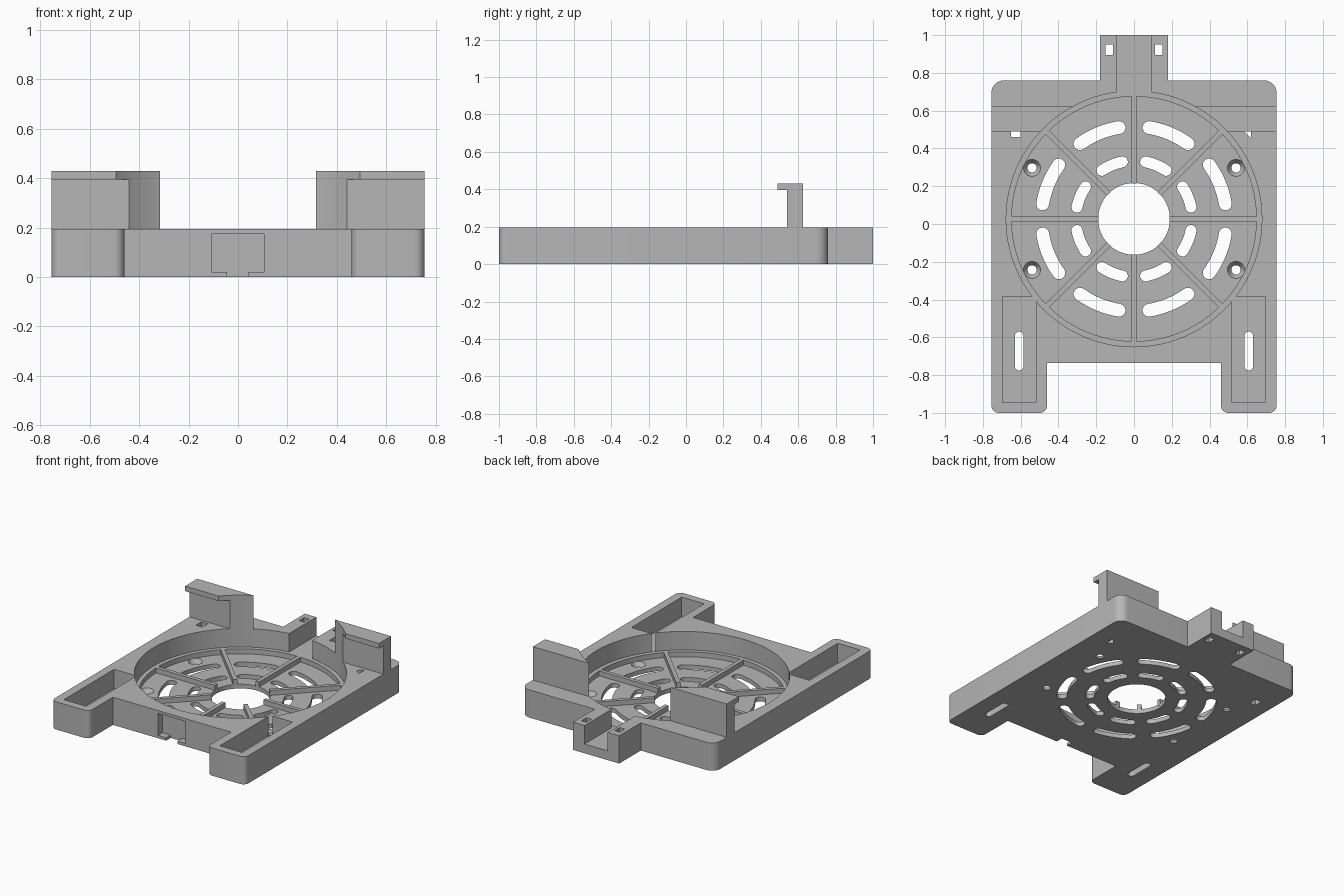
import bpy, bmesh, math
from mathutils import Vector

if "Cube" in bpy.data.objects:
    bpy.data.objects.remove(bpy.data.objects["Cube"], do_unlink=True)

grey = bpy.data.materials.new("plain_grey")
grey.use_nodes = True
colour = (0.47, 0.47, 0.47, 1)
grey.diffuse_color = colour
grey.node_tree.nodes["Principled BSDF"].inputs["Base Color"].default_value = colour

TOP = 0.195        # height of the tray
FLOOR = 0.03       # thickness of the grille floor
RIB = 0.065        # top of the ribs and of the raised floors
CY = 0.027         # y of the round pocket's centre
R = 0.677          # radius of the round pocket


def prism(name, pts, lo, hi, axis="z"):
    """Extrude a closed outline along z, or a (y, z) outline along x."""
    bm = bmesh.new()
    place = (lambda a, b, c: (a, b, c)) if axis == "z" else (lambda a, b, c: (c, a, b))
    face = bm.faces.new([bm.verts.new(place(p[0], p[1], lo)) for p in pts])
    ext = bmesh.ops.extrude_face_region(bm, geom=[face])
    move = Vector(place(0, 0, hi - lo))
    for v in ext["geom"]:
        if isinstance(v, bmesh.types.BMVert):
            v.co += move
    bmesh.ops.recalc_face_normals(bm, faces=bm.faces)
    mesh = bpy.data.meshes.new(name)
    bm.to_mesh(mesh)
    bm.free()
    mesh.materials.append(grey)
    ob = bpy.data.objects.new(name, mesh)
    bpy.context.collection.objects.link(ob)
    return ob


def fillet(corners, steps=8):
    """Round the right-angled corners given as (x, y, radius)."""
    out = []
    for i, (x, y, r) in enumerate(corners):
        p = Vector((x, y))
        if r == 0:
            out.append(p)
            continue
        u = (Vector(corners[i - 1][:2]) - p).normalized()
        v = (Vector(corners[(i + 1) % len(corners)][:2]) - p).normalized()
        c = p + r * (u + v)
        for k in range(steps + 1):
            t = math.pi / 2 * k / steps
            out.append(c - r * (math.cos(t) * v + math.sin(t) * u))
    return out


def rect(x0, x1, y0, y1, r=0):
    return fillet([(x0, y0, r), (x1, y0, r), (x1, y1, r), (x0, y1, r)])


def arc(cx, cy, r, a0, a1, n):
    return [(cx + r * math.cos(a0 + (a1 - a0) * k / n),
             cy + r * math.sin(a0 + (a1 - a0) * k / n)) for k in range(n + 1)]


def circle(x, y, r, n=48):
    return arc(x, y, r, 0, math.tau, n)[:-1]


def curved_slot(r, w, mid, half):
    """Outline of a round-ended slot that follows the pocket's circle."""
    a, b = mid - half, mid + half
    cap = lambda t, s: arc(r * math.cos(t), CY + r * math.sin(t), w, s, s + math.pi, 8)[1:-1]
    return (arc(0, CY, r + w, a, b, 10) + cap(b, b)
            + arc(0, CY, r - w, b, a, 10) + cap(a, a + math.pi))


def cone(name, x, y, r0, r1, z0, z1):
    bm = bmesh.new()
    bmesh.ops.create_cone(bm, cap_ends=True, segments=24, radius1=r0, radius2=r1, depth=z1 - z0)
    bmesh.ops.translate(bm, vec=(x, y, (z0 + z1) / 2), verts=bm.verts)
    mesh = bpy.data.meshes.new(name)
    bm.to_mesh(mesh)
    bm.free()
    ob = bpy.data.objects.new(name, mesh)
    bpy.context.collection.objects.link(ob)
    return ob


def carve(ob, cutters):
    """Subtract the cutters, then remove them."""
    for c in cutters:
        c.hide_render = True
        m = ob.modifiers.new("cut", "BOOLEAN")
        m.operation, m.solver, m.object = "DIFFERENCE", "EXACT", c
    dg = bpy.context.evaluated_depsgraph_get()
    mesh = bpy.data.meshes.new_from_object(ob.evaluated_get(dg))
    ob.modifiers.clear()
    ob.data = mesh
    mesh.materials.clear()
    mesh.materials.append(grey)
    for c in cutters:
        bpy.data.objects.remove(c, do_unlink=True)


# Tray outline: two front feet and a rear tab
half = [(0.46, -0.735, 0), (0.46, -1, 0.04), (0.755, -1, 0.04),
        (0.755, 0.76, 0.065), (0.18, 0.76, 0), (0.18, 1, 0)]
outline = half + [(-x, y, r) for x, y, r in reversed(half)]
tray = prism("tray", fillet(outline), 0, TOP)

# Round pocket, centre hole and rear cable channel
cuts = [prism("pocket_cut", circle(0, CY, R, 96), FLOOR, 1),
        prism("hole_cut", circle(0, CY, 0.19), -1, 1),
        prism("channel_cut", rect(-0.09, 0.09, 0.6, 1.1), RIB, 1)]

# Ventilation slots, two in each of eight sectors
for k in range(8):
    mid = math.radians(45 * k + 22.5)
    cuts.append(prism("outer_slot_cut", curved_slot(0.49, 0.034, mid, math.radians(13.2)), -1, 1))
    cuts.append(prism("inner_slot_cut", curved_slot(0.308, 0.029, mid, math.radians(11)), -1, 1))

for s in (-1, 1):
    def side(a, b, y0, y1, r=0):
        return rect(min(s * a, s * b), max(s * a, s * b), y0, y1, r)
    # Foot pocket with its slot, and the tie hole in the tab
    cuts.append(prism("foot_pocket_cut", side(0.52, 0.695, -0.945, -0.385), RIB - 0.005, 1))
    cuts.append(prism("foot_slot_cut", side(0.585, 0.631, -0.775, -0.57, 0.0225), -1, 1))
    cuts.append(prism("tie_hole_cut", side(0.11, 0.15, 0.895, 0.95), -1, 1))
    # Countersunk screw holes
    for y in (-0.243, 0.297):
        cuts.append(cone("screw_cut", s * 0.54, y, 0.022, 0.048, -0.004, FLOOR + 0.004))

# Small holes below the hooks
cuts.append(prism("left_hole_cut", [(0.582, 0.49), (0.62, 0.455), (0.62, 0.52)], -1, 1))
cuts.append(prism("right_hole_cut", rect(-0.65, -0.6, 0.46, 0.52), -1, 1))

# Keyed notch in the front edge
cuts.append(prism("notch_cut", rect(-0.108, 0.106, -0.8, -0.685), 0.02, 0.175))
cuts.append(prism("notch_gap_cut", rect(-0.045, 0.042, -0.8, -0.685), -1, 0.05))
carve(tray, cuts)

# Rear hooks, trimmed by the round pocket
hook = [(0.54, TOP), (0.625, TOP), (0.625, 0.43), (0.49, 0.43), (0.49, 0.395), (0.54, 0.395)]
for name, x0, x1 in (("left_hook", 0.2, 0.755), ("right_hook", -0.755, -0.2)):
    ob = prism(name, hook, x0, x1, "x")
    carve(ob, [prism("hook_cut", circle(0, CY, R, 96), -1, 1)])

# Raised ring at the pocket wall
ring = prism("grille_ring", circle(0, CY, R + 0.004, 96), FLOOR - 0.01, RIB)
carve(ring, [prism("ring_cut", circle(0, CY, 0.648, 96), -1, 1)])

# Eight radial ribs
for k in range(8):
    rib = prism("grille_rib", rect(0.188, 0.66, -0.0135, 0.0135), FLOOR - 0.01, RIB - 0.0005)
    rib.location.y = CY
    rib.rotation_euler.z = math.radians(45 * k)

# Smooth the curved walls, keep the edges sharp
bpy.ops.object.select_all(action="DESELECT")
for ob in bpy.context.collection.objects:
    if ob.type == "MESH" and grey.name in ob.data.materials:
        ob.select_set(True)
        bpy.context.view_layer.objects.active = ob
bpy.ops.object.shade_smooth_by_angle(angle=math.radians(30))
